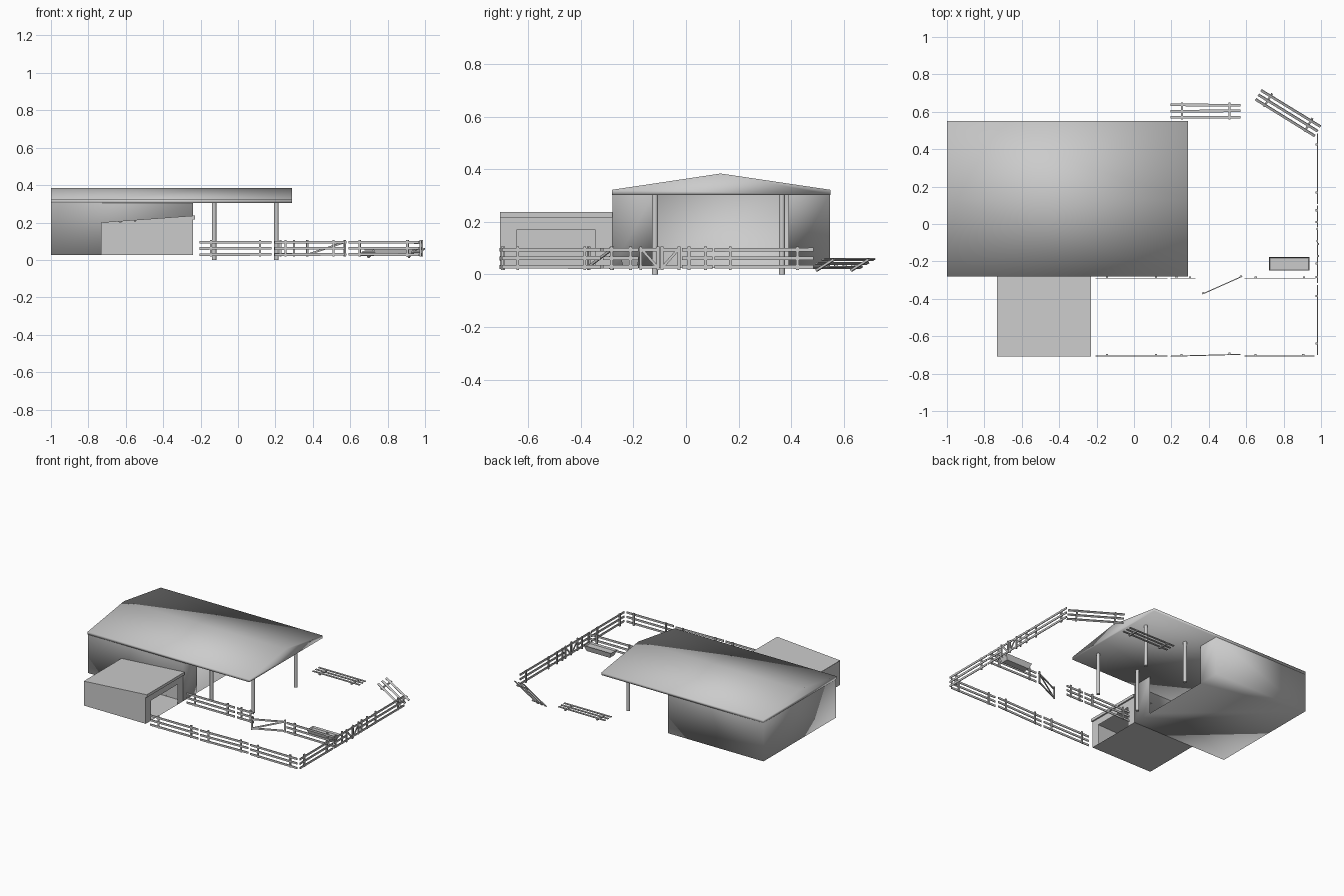
import bpy, bmesh, math, random
from mathutils import Matrix, Vector

if "Cube" in bpy.data.objects:
    bpy.data.objects.remove(bpy.data.objects["Cube"])

random.seed(4)


def finish(name, bm, smooth=False, fix=True):
    if fix:
        bmesh.ops.recalc_face_normals(bm, faces=bm.faces)
    me = bpy.data.meshes.new(name)
    bm.to_mesh(me)
    bm.free()
    ob = bpy.data.objects.new(name, me)
    bpy.context.collection.objects.link(ob)
    for p in me.polygons:
        p.use_smooth = smooth
    return ob


def box(bm, centre, size, rot=None):
    m = Matrix.Translation(centre) @ (rot or Matrix()) @ Matrix.Diagonal((*size, 1))
    bmesh.ops.create_cube(bm, size=1, matrix=m)


def prism(name, profile, offset, smooth=False):
    """Extrude a closed profile along an offset vector."""
    bm = bmesh.new()
    f = bm.faces.new([bm.verts.new(p) for p in profile])
    r = bmesh.ops.extrude_face_region(bm, geom=[f])
    bmesh.ops.translate(bm, vec=offset,
                        verts=[v for v in r['geom'] if isinstance(v, bmesh.types.BMVert)])
    # extrusion removes the source face; make sure both caps exist
    bmesh.ops.holes_fill(bm, edges=bm.edges, sides=0)
    return finish(name, bm, smooth)


def shed(name, x0, x1, y0, y1, z0, zl, zr, d0, d1, dz, smooth):
    """Hollow walls and floor with a doorway in the right-hand wall."""
    bm = bmesh.new()
    v = lambda *c: bm.verts.new(c)
    a, b = v(x0, y0, z0), v(x0, y1, z0)
    A, B = v(x0, y0, zl), v(x0, y1, zl)
    c, C, d, D = v(x1, y0, z0), v(x1, y0, zr), v(x1, y1, z0), v(x1, y1, zr)
    e, E, f, F = v(x1, d0, z0), v(x1, d0, dz), v(x1, d1, z0), v(x1, d1, dz)
    faces = [(a, A, B, b), (a, c, C, A), (b, B, D, d), (a, b, d, f, e, c)]
    if dz < zr:
        faces += [(c, e, E, C), (f, d, D, F), (C, E, F, D)]
    else:
        faces += [(c, e, E, C), (f, d, D, F)]
    for q in faces:
        bm.faces.new(q)
    return finish(name, bm, smooth)


# Barn walls and gabled roof
shed("barn_walls", -1, -0.24, -0.28, 0.547, 0.025, 0.303, 0.303, -0.125, 0.39, 0.303, True)
prism("barn_roof", [(-1, -0.282, 0.303), (-1, 0.55, 0.303), (-1, 0.55, 0.322),
                    (-1, 0.132, 0.384), (-1, -0.282, 0.322)], (1.288, 0, 0), True)

# Round posts under the roof overhang
for i, x in enumerate((-0.128, 0.205)):
    for j, y in enumerate((-0.118, 0.365)):
        bm = bmesh.new()
        bmesh.ops.create_cone(bm, cap_ends=True, segments=12, radius1=0.012, radius2=0.012,
                              depth=0.303, matrix=Matrix.Translation((x, y, 0.1515)))
        ob = finish(f"roof_post_{i}{j}", bm)
        for p in ob.data.polygons:
            p.use_smooth = len(p.vertices) == 4

# Lean-to with a wedge roof
shed("lean_to_walls", -0.732, -0.24, -0.707, -0.28, 0.025, 0.2, 0.218, -0.645, -0.345, 0.17, False)
prism("lean_to_roof", [(-0.732, -0.708, 0.201), (-0.23, -0.708, 0.217),
                       (-0.23, -0.708, 0.237)], (0, 0.428, 0))


def panel(name, length, matrix):
    """Three flat rails on two posts; origin at the panel centre."""
    bm = bmesh.new()
    for z in (-0.033, 0, 0.032):
        tilt = Matrix.Rotation(random.uniform(-0.006, 0.006), 4, 'Y')
        box(bm, (0, -0.002, z), (length, 0.005, 0.014), tilt)
    off = length * 0.34 if length > 0.2 else length * 0.27
    for x in (-off, off):
        box(bm, (x, 0.004, 0), (0.011, 0.009, 0.09))
    bm.transform(matrix)
    return finish(name, bm)


def gate(name, length, matrix):
    """Rails, end stiles and a diagonal brace."""
    bm = bmesh.new()
    for z in (-0.033, 0.032):
        box(bm, (0, 0, z), (length, 0.005, 0.012))
    for x in (-length / 2 + 0.006, length / 2 - 0.006):
        box(bm, (x, 0.003, 0), (0.011, 0.009, 0.09))
    w = length - 0.02
    box(bm, (0, 0, 0), (math.hypot(w, 0.065), 0.005, 0.01),
        Matrix.Rotation(-math.atan2(0.065, w), 4, 'Y'))
    bm.transform(matrix)
    return finish(name, bm)


def between(p, q, z=0.062):
    d = Vector(q) - Vector(p)
    c = (Vector(p) + Vector(q)) / 2
    return d.length, (Matrix.Translation((c.x, c.y, z))
                      @ Matrix.Rotation(math.atan2(d.y, d.x), 4, 'Z'))


# Standing fence panels round the yard
runs = [((-0.205, -0.703), (0.178, -0.703)), ((0.195, -0.705), (0.57, -0.695)),
        ((0.59, -0.703), (0.965, -0.703)),
        ((-0.205, -0.288), (0.178, -0.288)), ((0.195, -0.288), (0.33, -0.288)),
        ((0.59, -0.288), (0.97, -0.288)),
        ((0.98, -0.7), (0.98, -0.325)), ((0.98, -0.315), (0.98, -0.18)),
        ((0.98, -0.015), (0.98, 0.1)), ((0.98, 0.108), (0.98, 0.485))]
for i, (p, q) in enumerate(runs):
    panel(f"fence_panel_{i}", *between(p, q))

# Gates: one swung open, a closed pair on the right side
gate("open_gate", *between((0.365, -0.375), (0.578, -0.28)))
gate("closed_gate_left", *between((0.982, -0.1), (0.982, -0.178)))
gate("closed_gate_right", *between((0.982, -0.098), (0.982, -0.02)))

# Fallen fence panels
panel("fallen_panel_flat", 0.375,
      Matrix.Translation((0.383, 0.604, 0.032)) @ Matrix.Rotation(-math.pi / 2, 4, 'X'))
L, m = between((0.665, 0.692), (0.983, 0.497), 0.04)
panel("fallen_panel_leaning", L, m @ Matrix.Rotation(math.radians(-62), 4, 'X'))

# Feeding trough, tapered with a shallow basin
bm = bmesh.new()
box(bm, (0.83, -0.213, 0.045), (0.218, 0.072, 0.04))
for v in bm.verts:
    if v.co.z < 0.045:
        v.co.x = 0.83 + (v.co.x - 0.83) * 0.85
        v.co.y = -0.213 + (v.co.y + 0.213) * 0.7
bm.normal_update()
top = max(bm.faces, key=lambda f: f.calc_center_median().z)
bmesh.ops.inset_region(bm, faces=[top], thickness=0.006, depth=0)
bmesh.ops.translate(bm, verts=top.verts, vec=(0, 0, -0.012))
finish("trough", bm)
